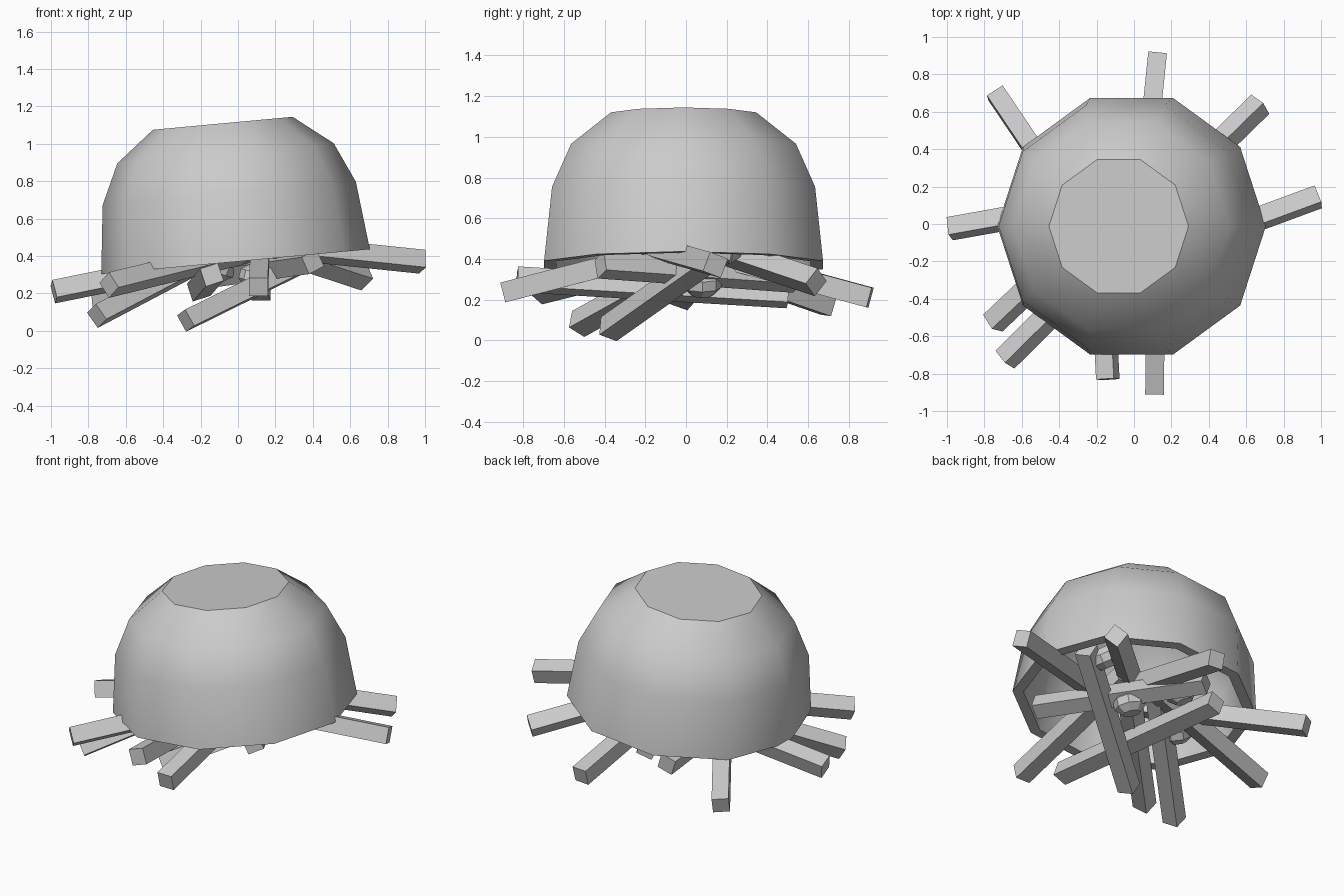
import bpy, math
from mathutils import Vector, Matrix

cube = bpy.data.objects.get("Cube")
if cube:
    bpy.data.objects.remove(cube, do_unlink=True)

grey = bpy.data.materials.new("plain grey")
grey.use_nodes = True
grey.diffuse_color = (0.6, 0.6, 0.6, 1)
grey.node_tree.nodes["Principled BSDF"].inputs["Base Color"].default_value = (0.6, 0.6, 0.6, 1)


def add_object(name, verts, faces):
    mesh = bpy.data.meshes.new(name)
    mesh.from_pydata(verts, [], faces)
    mesh.materials.append(grey)
    obj = bpy.data.objects.new(name, mesh)
    bpy.context.collection.objects.link(obj)
    return obj


def lathe(name, profile, sides):
    """Spin (radius, height) pairs around z and cap both ends."""
    verts, faces = [], []
    for r, h in profile:
        for i in range(sides):
            a = math.tau * i / sides
            verts.append((r * math.cos(a), r * math.sin(a), h))
    for k in range(len(profile) - 1):
        for i in range(sides):
            j = (i + 1) % sides
            faces.append((k * sides + i, k * sides + j, (k + 1) * sides + j, (k + 1) * sides + i))
    faces.append(tuple(reversed(range(sides))))
    faces.append(tuple(range((len(profile) - 1) * sides, len(profile) * sides)))
    return add_object(name, verts, faces)


# Tilted upturned bowl: smooth walls, flat rim and crown, open underneath
outer = [(0.721, 0), (0.68, 0.366), (0.581, 0.582), (0.375, 0.743)]
wall = 0.065
inner = [(r - wall, max(0, h - wall * 0.6)) for r, h in outer]
bowl = lathe("bowl", inner[::-1] + outer, 10)
for face in bowl.data.polygons:
    on_rim = all(bowl.data.vertices[v].co.z < 0.001 for v in face.vertices)
    face.use_smooth = len(face.vertices) == 4 and not on_rim
bowl.location = (-0.013, -0.012, 0.37)
bowl.rotation_euler = (0, math.radians(-5.3), 0)


# Square sticks: outer end, inner end, roll in degrees
def stick(name, start, end, roll, width=0.1):
    a, b = Vector(start), Vector(end)
    h = width / 2
    rot = (b - a).to_track_quat('X', 'Z').to_matrix() @ Matrix.Rotation(math.radians(roll), 3, 'X')
    ring = [(-h, -h), (h, -h), (h, h), (-h, h)]
    verts = [p + rot @ Vector((0, y, z)) for p in (a, b) for y, z in ring]
    faces = [(3, 2, 1, 0), (4, 5, 6, 7)]
    faces += [(i, (i + 1) % 4, (i + 1) % 4 + 4, i + 4) for i in range(4)]
    add_object(name, verts, faces)


sticks = {
    "back_stick": ((0.125, 0.905, 0.21), (0.03, -0.02, 0.46), 0),
    "back_right_stick": ((-0.74, 0.7, 0.17), (-0.16, -0.16, 0.47), -5),
    "back_left_stick": ((0.675, 0.64, 0.285), (0.02, 0.0, 0.5), 40),
    "left_stick": ((0.985, 0.145, 0.37), (0.02, -0.21, 0.47), 20),
    "right_stick": ((-0.985, -0.025, 0.21), (0.05, 0.16, 0.42), -20),
    "front_right_low_stick": ((-0.755, -0.53, 0.08), (-0.09, 0.1, 0.43), -30),
    "front_right_stick": ((-0.69, -0.725, 0.245), (0.02, -0.02, 0.42), -35),
    "front_centre_stick": ((-0.14, -0.83, 0.3), (-0.21, 0.5, 0.22), -18),
    "front_left_stick": ((0.11, -0.9, 0.235), (0.12, 0.05, 0.48), 0),
    "lowest_stick": ((-0.28, -0.38, 0.055), (0.52, 0.18, 0.45), -20),
    "cross_stick": ((0.4, -0.42, 0.37), (-0.1, 0.54, 0.3), -25),
}
for name, (start, end, roll) in sticks.items():
    stick(name, start, end, roll)

# Faceted coals between the sticks
coals = [(0.1, 0.08, 0.28), (-0.11, 0.3, 0.34), (0.37, 0.18, 0.45), (-0.4, -0.08, 0.35)]
for i, spot in enumerate(coals):
    coal = lathe(f"coal_{i + 1}", [(0.055, -0.06), (0.095, -0.02), (0.095, 0.03), (0.055, 0.065)], 8)
    coal.location = spot
    coal.rotation_euler = (0.3 * i, 0.25, 0.7 * i)
